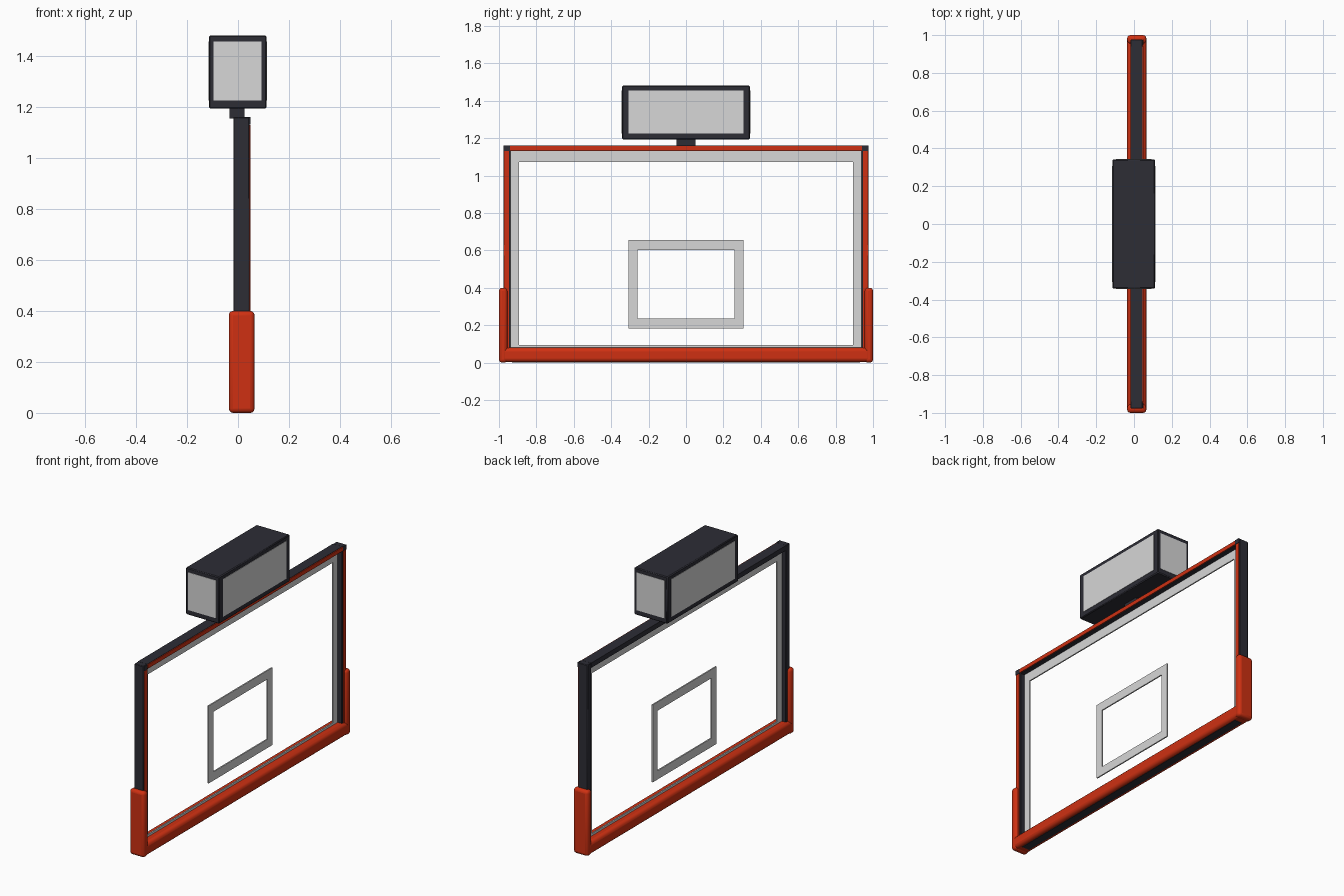
import bpy
import bmesh
from mathutils import Vector

cube = bpy.data.objects.get("Cube")
if cube:
    bpy.data.objects.remove(cube, do_unlink=True)


def material(name, rgb):
    m = bpy.data.materials.new(name)
    m.use_nodes = True
    m.diffuse_color = (*rgb, 1)
    m.node_tree.nodes["Principled BSDF"].inputs["Base Color"].default_value = (*rgb, 1)
    return m


ORANGE = material("orange_padding", (0.62, 0.03, 0.006))
DARK = material("dark_metal", (0.026, 0.026, 0.036))
GREY = material("pale_grey", (0.68, 0.68, 0.68))


def boxes(name, mat, spans, bevel=0, segments=2):
    """One object made of boxes, each given as x, y and z ranges."""
    bm = bmesh.new()
    for span in spans:
        part = bmesh.ops.create_cube(bm, size=1)["verts"]
        for v in part:
            v.co = Vector([lo + (c + 0.5) * (hi - lo) for c, (lo, hi) in zip(v.co, span)])
    mesh = bpy.data.meshes.new(name)
    bm.to_mesh(mesh)
    bm.free()
    mesh.materials.append(mat)
    ob = bpy.data.objects.new(name, mesh)
    bpy.context.collection.objects.link(ob)
    if bevel:
        mod = ob.modifiers.new("rounded_edges", "BEVEL")
        mod.width = bevel
        mod.segments = segments
        bpy.ops.object.select_all(action="DESELECT")
        ob.select_set(True)
        bpy.context.view_layer.objects.active = ob
        bpy.ops.object.shade_smooth_by_angle()
    return ob


def both(lo, hi):
    """A y range and its mirror image."""
    return [(lo, hi), (-hi, -lo)]


def ring(name, x, outer_y, inner_y, outer_z, inner_z):
    """Flat rectangular border standing in the y-z plane."""
    spans = [(x, y, outer_z) for y in both(inner_y, outer_y)]
    spans += [(x, (-inner_y, inner_y), z)
              for z in ((inner_z[1], outer_z[1]), (outer_z[0], inner_z[0]))]
    return boxes(name, GREY, spans)


# Metal frame around the open panel
FRAME_X = (-0.018, 0.045)
boxes("frame_posts", DARK, [(FRAME_X, y, (0.04, 1.16)) for y in both(0.938, 0.977)], 0.003, 1)
boxes("frame_top", DARK, [(FRAME_X, (-0.94, 0.94), (1.13, 1.16))])

# Orange trim on one face of the frame
TRIM_X = (0.044, 0.05)
boxes("trim_sides", ORANGE, [(TRIM_X, y, (0.07, 1.13)) for y in both(0.947, 0.972)])
boxes("trim_top", ORANGE, [(TRIM_X, (-0.942, 0.942), (1.134, 1.158))])
boxes("trim_corners", DARK, [(TRIM_X, y, (1.132, 1.16)) for y in both(0.944, 0.977)])

# Painted border and target rectangle
TAPE_X = (0.009, 0.017)
ring("border_lines", TAPE_X, 0.94, 0.893, (0.05, 1.132), (0.093, 1.073))
ring("target_lines", TAPE_X, 0.308, 0.26, (0.182, 0.655), (0.235, 0.602))

# Padding along the bottom and up the sides
PAD_X = (-0.036, 0.065)
boxes("bottom_pad", ORANGE, [(PAD_X, (-0.99, 0.99), (0.003, 0.08))], 0.02, 3)
boxes("side_pads", ORANGE, [(PAD_X, y, (0, 0.4)) for y in both(0.955, 1.0)], 0.017, 3)
boxes("pad_underside", DARK, [((-0.01, 0.04), (-0.93, 0.93), (0.001, 0.006))])

# Clock box with a display on each of four sides
boxes("clock_neck", DARK, [((-0.033, 0.026), (-0.052, 0.052), (1.155, 1.2))])
boxes("clock_case", DARK, [((-0.114, 0.112), (-0.342, 0.342), (1.194, 1.481))], 0.005, 1)
SCREEN_Z = (1.225, 1.456)
boxes("clock_long_screens", GREY,
      [(x, (-0.307, 0.307), SCREEN_Z) for x in ((0.108, 0.114), (-0.116, -0.11))])
boxes("clock_end_screens", GREY,
      [((-0.096, 0.093), y, SCREEN_Z) for y in both(0.338, 0.344)])
